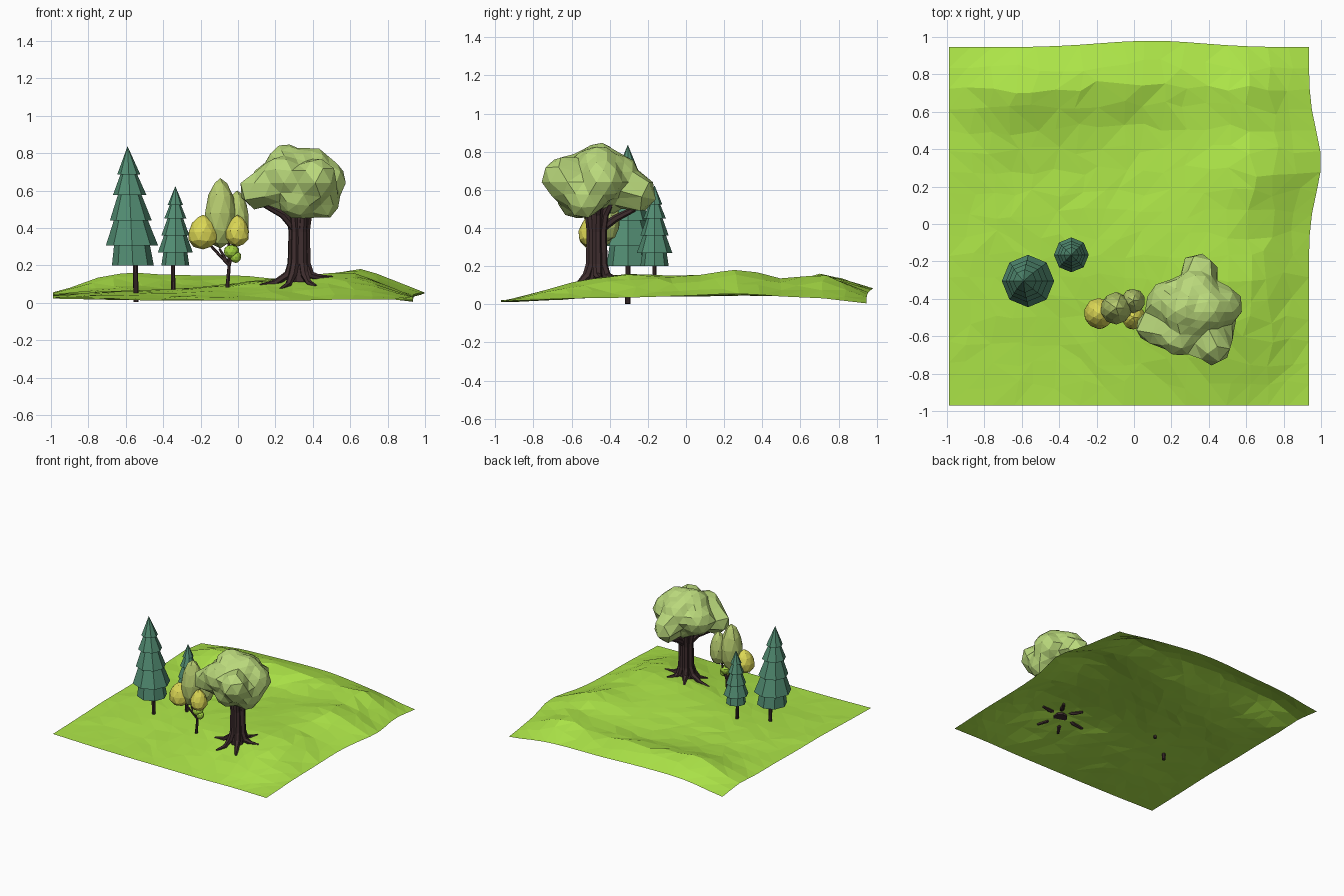
import bpy, bmesh, math, random
from mathutils import Vector

if "Cube" in bpy.data.objects:
    bpy.data.objects.remove(bpy.data.objects["Cube"])

random.seed(4)


def material(name, col):
    m = bpy.data.materials.new(name)
    m.diffuse_color = (*col, 1)
    m.use_nodes = True
    m.node_tree.nodes["Principled BSDF"].inputs["Base Color"].default_value = m.diffuse_color
    return m


GRASS = material("grass green", (0.42, 0.79, 0.065))
PINE = material("pine green", (0.085, 0.265, 0.17))
LEAF = material("pale leaf green", (0.49, 0.69, 0.20))
OLIVE = material("olive leaf green", (0.47, 0.60, 0.16))
LIME = material("bright lime leaf", (0.36, 0.65, 0.05))
YELLOW = material("yellow leaf", (0.71, 0.68, 0.09))
BARK = material("dark bark", (0.05, 0.027, 0.028))


def finish(name, bm, mat, recalc=True):
    if recalc:
        bmesh.ops.recalc_face_normals(bm, faces=bm.faces)
    me = bpy.data.meshes.new(name)
    bm.to_mesh(me)
    bm.free()
    me.materials.append(mat)
    ob = bpy.data.objects.new(name, me)
    bpy.context.collection.objects.link(ob)
    return ob


def tube(bm, path, sides=6):
    """Closed tube through (x, y, z, radius) points."""
    pts = [Vector(p[:3]) for p in path]
    rings = []
    for i, p in enumerate(pts):
        d = (pts[min(i + 1, len(pts) - 1)] - pts[max(i - 1, 0)]).normalized()
        a = d.cross(Vector((0.31, 0.95, 0.05))).normalized()
        b = d.cross(a)
        rings.append([bm.verts.new(p + path[i][3] * (math.cos(t) * a + math.sin(t) * b))
                      for t in (2 * math.pi * k / sides for k in range(sides))])
    for r, s in zip(rings, rings[1:]):
        for k in range(sides):
            bm.faces.new((r[k], r[(k + 1) % sides], s[(k + 1) % sides], s[k]))
    bm.faces.new(rings[0])
    bm.faces.new(rings[-1])


# ---- terrain: coarse heights, smoothly interpolated ----
XS = [-1, -0.67, -0.33, 0, 0.33, 0.67, 1]
YS = [-1, -0.65, -0.32, 0, 0.3, 0.55, 0.78, 1]
H = [[.022, .015, .012, .012, .012, .018, .015],
     [.03, .03, .03, .055, .08, .105, .03],
     [.04, .05, .06, .10, .14, .155, .035],
     [.04, .06, .075, .10, .13, .14, .045],
     [.045, .06, .07, .085, .12, .178, .055],
     [.045, .095, .095, .09, .105, .13, .04],
     [.055, .155, .15, .145, .125, .145, .03],
     [.03, .075, .085, .085, .075, .05, .005]]


def spline(keys, vals, t):
    n = len(keys) - 1
    i = next((k for k in range(n) if t <= keys[k + 1]), n - 1)
    u = (t - keys[i]) / (keys[i + 1] - keys[i])
    a, b, c, d = (vals[min(max(i + o, 0), n)] for o in (-1, 0, 1, 2))
    return 0.5 * (2 * b + (c - a) * u + (2 * a - 5 * b + 4 * c - d) * u * u
                  + (3 * b - a - 3 * c + d) * u ** 3)


def ground(x, y):
    return max(0.004, spline(YS, [spline(XS, row, x) for row in H], y))


N = 17
bm = bmesh.new()
grid = []
for j in range(N + 1):
    row = []
    for i in range(N + 1):
        x, y = 2 * i / N - 1, 2 * j / N - 1
        inner = 0 < i < N and 0 < j < N
        if inner:
            x += random.uniform(-.03, .03)
            y += random.uniform(-.03, .03)
        z = ground(x, y) + (random.uniform(-.004, .004) if inner else 0)
        # slightly wavy outline
        right = 0.935 + 0.065 * math.exp(-((y - 0.35) / 0.25) ** 2)
        back = 0.945 + 0.035 * math.exp(-((x - 0.1) / 0.4) ** 2)
        row.append(bm.verts.new((x * (right if x > 0 else 0.99),
                                 y * (back if y > 0 else 0.97), z)))
    grid.append(row)
for j in range(N):
    for i in range(N):
        a, b, c, d = grid[j][i], grid[j][i + 1], grid[j + 1][i + 1], grid[j + 1][i]
        # split each quad along its flatter diagonal
        if abs(a.co.z - c.co.z) < abs(b.co.z - d.co.z):
            bm.faces.new((a, b, c)); bm.faces.new((a, c, d))
        else:
            bm.faces.new((a, b, d)); bm.faces.new((b, c, d))
finish("grass_terrain", bm, GRASS, recalc=False)

# ---- pines: overlapping octagonal skirts on a thin trunk ----
# (top radius, top height, bottom radius, bottom height), measured from the foliage base
TIERS = [(.085, .18, .112, 0), (.075, .285, .14, .105), (.055, .40, .112, .24),
         (.035, .51, .090, .375), (.0, .637, .062, .485)]


def pine(name, x, y, base, foot, s, tilt, trunk_x):
    bm = bmesh.new()
    for r1, z1, r0, z0 in TIERS:
        res = bmesh.ops.create_cone(bm, cap_ends=True, segments=8, radius1=r0 * s,
                                    radius2=r1 * s, depth=(z1 - z0) * s)
        for v in res["verts"]:
            v.co.z += base + (z0 + z1) / 2 * s
            v.co.x += x - tilt * (v.co.z - base)
            v.co.y += y
    finish(name + "_foliage", bm, PINE)
    bm = bmesh.new()
    tube(bm, [(trunk_x, y, foot, .015 * s ** .5), (trunk_x - .005, y, base + .1, .013 * s ** .5)], 8)
    finish(name + "_trunk", bm, BARK)


pine("tall_pine", -0.562, -0.305, .2, .003, 1, .045, -.545)
pine("short_pine", -0.335, -0.165, .2, .05, .665, 0, -.345)


# ---- small tree: forked stem with egg-shaped leaf clumps ----
def egg(name, x, y, z0, z1, r, mat, taper=.4):
    bm = bmesh.new()
    bmesh.ops.create_icosphere(bm, subdivisions=2, radius=1)
    for v in bm.verts:
        h = v.co.z
        k = r * (1 - taper * h * .6) * random.uniform(.95, 1.04)
        v.co = (x + v.co.x * k, y + v.co.y * k, (z0 + z1) / 2 + h * (z1 - z0) / 2)
    finish(name, bm, mat)


egg("small_tree_main_leaves", -.095, -.45, .29, .667, .085, OLIVE, .3)
egg("small_tree_rear_leaves", -.005, -.41, .33, .60, .064, OLIVE, .3)
egg("small_tree_left_yellow_leaves", -.187, -.48, .285, .47, .082, YELLOW, .4)
egg("small_tree_right_yellow_leaves", -.003, -.50, .30, .47, .062, YELLOW, .5)
egg("small_tree_lime_leaves", -.035, -.465, .235, .31, .042, LIME, -.2)
egg("small_tree_low_lime_leaves", -.012, -.47, .212, .275, .03, LIME, -.2)

bm = bmesh.new()
FORK = (-.047, -.455, .2, .009)
tube(bm, [(-.057, -.455, .082, .011), (-.052, -.455, .14, .010), FORK, (-.05, -.45, .33, .007)])
for tip in [(-.10, -.46, .29), (-.17, -.475, .33), (-.015, -.48, .33), (-.012, -.43, .36)]:
    mid = [(a + b) / 2 for a, b in zip(FORK, tip)]
    tube(bm, [FORK, (*mid, .008), (*tip, .006)], 5)
finish("small_tree_stem", bm, BARK)

# ---- big tree trunk: core plus strands running from root tip to branch ----
CX, CY = .327, -.468
bm = bmesh.new()
tube(bm, [(CX, CY, .11, .055), (CX, CY, .16, .048), (CX, CY, .35, .044), (CX, CY, .56, .055)], 8)
STRANDS = [(5, .18), (60, .16), (120, .18), (178, .21), (235, .17), (300, .18)]
for ang, reach in STRANDS:
    c, s = math.cos(math.radians(ang)), math.sin(math.radians(ang))

    def at(r, z, w):
        return (CX + r * c, CY + r * s, z, w)
    g1 = ground(CX + reach * c, CY + reach * s)
    g2 = ground(CX + reach * .6 * c, CY + reach * .6 * s)
    tube(bm, [at(reach, g1 - .006, .009), at(reach * .6, g2 + .002, .017), at(.06, .15, .023),
              at(.040, .21, .023), at(.036, .38, .022), at(.05, .47, .02), at(.09, .54, .018)], 6)
# side branches
tube(bm, [(.30, -.48, .40, .022), (.24, -.50, .47, .02), (.13, -.54, .53, .015)])
tube(bm, [(.33, -.45, .39, .022), (.335, -.37, .45, .02), (.345, -.27, .50, .015)])
finish("big_tree_trunk_and_roots", bm, BARK)

# ---- big tree crown: ball pushed out to the hull of several lobes ----
LOBES = [(.32, -.47, .66, .165), (.26, -.46, .73, .115), (.39, -.46, .71, .12),
         (.10, -.55, .60, .10), (.19, -.42, .64, .12), (.465, -.44, .65, .115),
         (.42, -.645, .66, .112), (.24, -.60, .68, .11), (.35, -.245, .58, .098),
         (.33, -.37, .66, .13), (.45, -.53, .545, .10), (.32, -.57, .56, .11),
         (.30, -.40, .56, .09), (.15, -.57, .62, .10)]
C = Vector((.32, -.47, .64))
bm = bmesh.new()
bmesh.ops.create_icosphere(bm, subdivisions=3, radius=1)
for v in bm.verts:
    d = v.co.normalized()
    far = 0
    for x, y, z, r in LOBES:
        o = Vector((x, y, z)) - C
        b = o.dot(d)
        q = b * b - o.length_squared + r * r
        if q > 0:
            far = max(far, b + math.sqrt(q))
    v.co = C + d * far * random.uniform(.98, 1.02)
finish("big_tree_crown", bm, LEAF)
